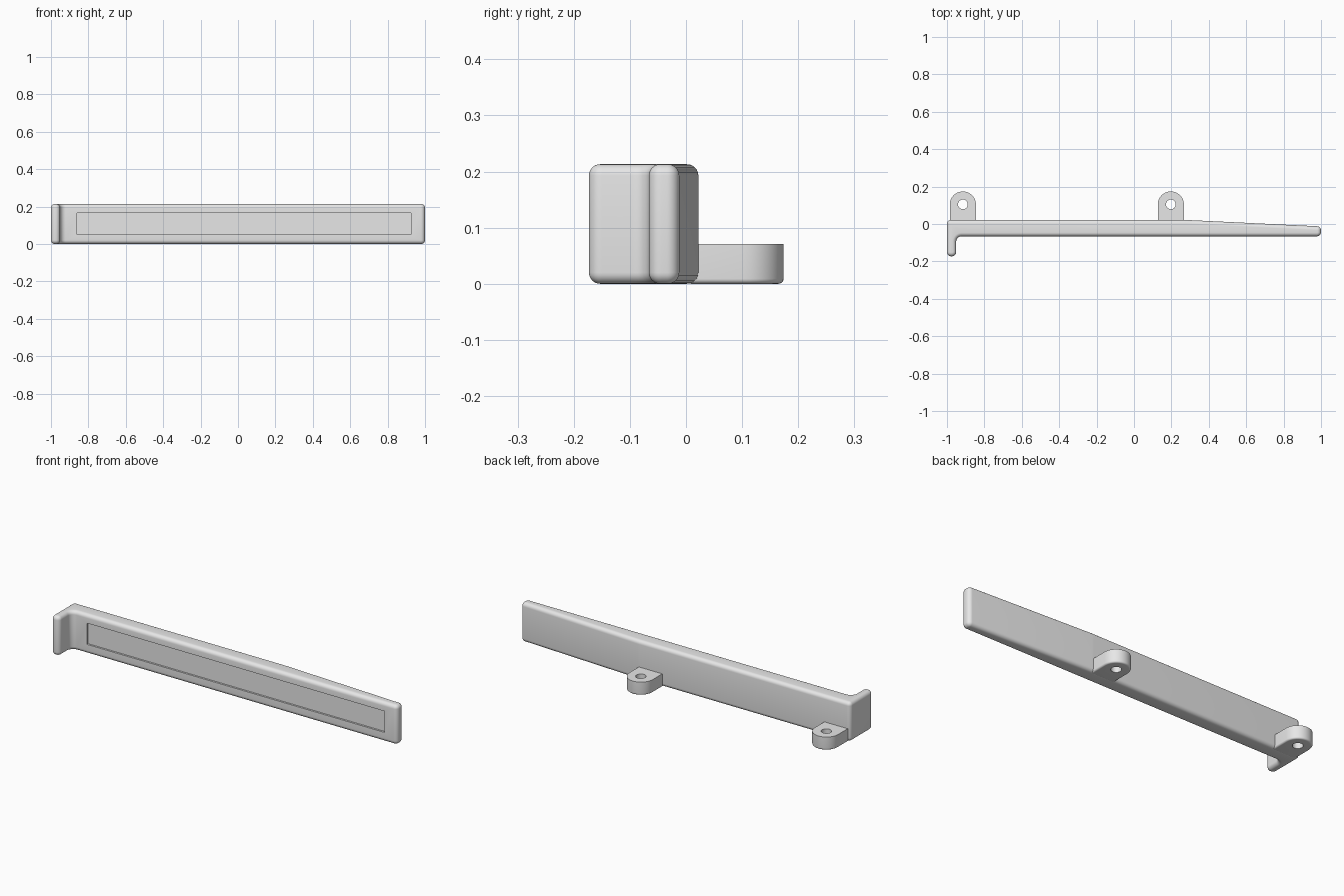
import bpy, bmesh, math
from mathutils import Vector

if "Cube" in bpy.data.objects:
    bpy.data.objects.remove(bpy.data.objects["Cube"], do_unlink=True)

grey = bpy.data.materials.new("light grey")
grey.use_nodes = True
grey.diffuse_color = (0.8, 0.8, 0.8, 1)
grey.node_tree.nodes["Principled BSDF"].inputs["Base Color"].default_value = (0.8, 0.8, 0.8, 1)

HEIGHT = 0.213


def rounded_outline(corners, inset, steps=10):
    """Counter-clockwise (x, y, radius) corners; a negative radius is a concave fillet."""
    result = []
    for i, (x, y, radius) in enumerate(corners):
        p = Vector((x, y))
        before = Vector(corners[i - 1][:2])
        after = Vector(corners[(i + 1) % len(corners)][:2])
        d1, d2 = (p - before).normalized(), (after - p).normalized()
        n1, n2 = Vector((-d1.y, d1.x)), Vector((-d2.y, d2.x))
        centre = p + radius * (n1 + n2) / (1 + n1.dot(n2))
        turn = math.atan2(n1.x * n2.y - n1.y * n2.x, n1.dot(n2))
        start = math.atan2(n1.y, n1.x)
        for k in range(steps + 1):
            a = start + turn * k / steps
            result.append(centre + (inset - radius) * Vector((math.cos(a), math.sin(a))))
    return result


def round_layers(r, steps=6):
    """(inset, height) pairs climbing a quarter-round edge."""
    angles = [math.pi / 2 * k / steps for k in range(steps + 1)]
    return [(r * (1 - math.sin(a)), r * (1 - math.cos(a))) for a in angles]


def loft(name, corners, layers):
    bm = bmesh.new()
    rings = [[bm.verts.new((p.x, p.y, z)) for p in rounded_outline(corners, inset)]
             for inset, z in layers]
    bm.faces.new(rings[0][::-1])
    bm.faces.new(rings[-1])
    for low, high in zip(rings, rings[1:]):
        for i in range(len(low)):
            j = (i + 1) % len(low)
            bm.faces.new((low[i], low[j], high[j], high[i]))
    bmesh.ops.recalc_face_normals(bm, faces=bm.faces)
    mesh = bpy.data.meshes.new(name)
    bm.to_mesh(mesh)
    bm.free()
    mesh.materials.append(grey)
    obj = bpy.data.objects.new(name, mesh)
    bpy.context.collection.objects.link(obj)
    return obj


def select(obj):
    bpy.ops.object.select_all(action="DESELECT")
    obj.select_set(True)
    bpy.context.view_layer.objects.active = obj


def cut(obj, cutter):
    cutter.hide_render = True
    cutter.data.materials.append(grey)
    select(obj)
    mod = obj.modifiers.new("cut", "BOOLEAN")
    mod.operation = "DIFFERENCE"
    mod.solver = "EXACT"
    mod.object = cutter
    bpy.ops.object.modifier_apply(modifier=mod.name)
    bpy.data.objects.remove(cutter, do_unlink=True)


def smooth(obj):
    select(obj)
    bpy.ops.object.shade_smooth_by_angle(angle=math.radians(30))


# Long tapered bar with a hooked end, all rims rounded
bar_outline = [
    (-1, -0.173, 0.023), (-0.951, -0.173, 0.023), (-0.951, -0.066, -0.03),
    (1, -0.066, 0.022), (1, -0.013, 0.022), (0.27, 0.022, 0.2), (-1, 0.022, 0.021),
]
edge = round_layers(0.02)
bar = loft("tapered_bar", bar_outline,
           edge + [(inset, HEIGHT - z) for inset, z in reversed(edge)])

# Shallow rectangular recess in the front face
bpy.ops.mesh.primitive_cube_add(size=1, location=(0.033, -0.066, 0.109))
recess = bpy.context.object
recess.name = "recess_cutter"
recess.scale = (1.785, 0.02, 0.115)
bpy.context.view_layer.update()
cut(bar, recess)
smooth(bar)

# Two rounded mounting tabs with screw holes behind the bar
for name, x in (("end_tab", -0.915), ("middle_tab", 0.197)):
    w = 0.07
    tab_outline = [(x - w, 0, 0.01), (x + w, 0, 0.01),
                   (x + w, 0.174, w), (x - w, 0.174, w)]
    tab = loft(name, tab_outline, round_layers(0.009) + [(0, 0.071)])
    bpy.ops.mesh.primitive_cylinder_add(vertices=32, radius=0.026, depth=0.4,
                                        location=(x, 0.105, 0))
    cut(tab, bpy.context.object)
    smooth(tab)
